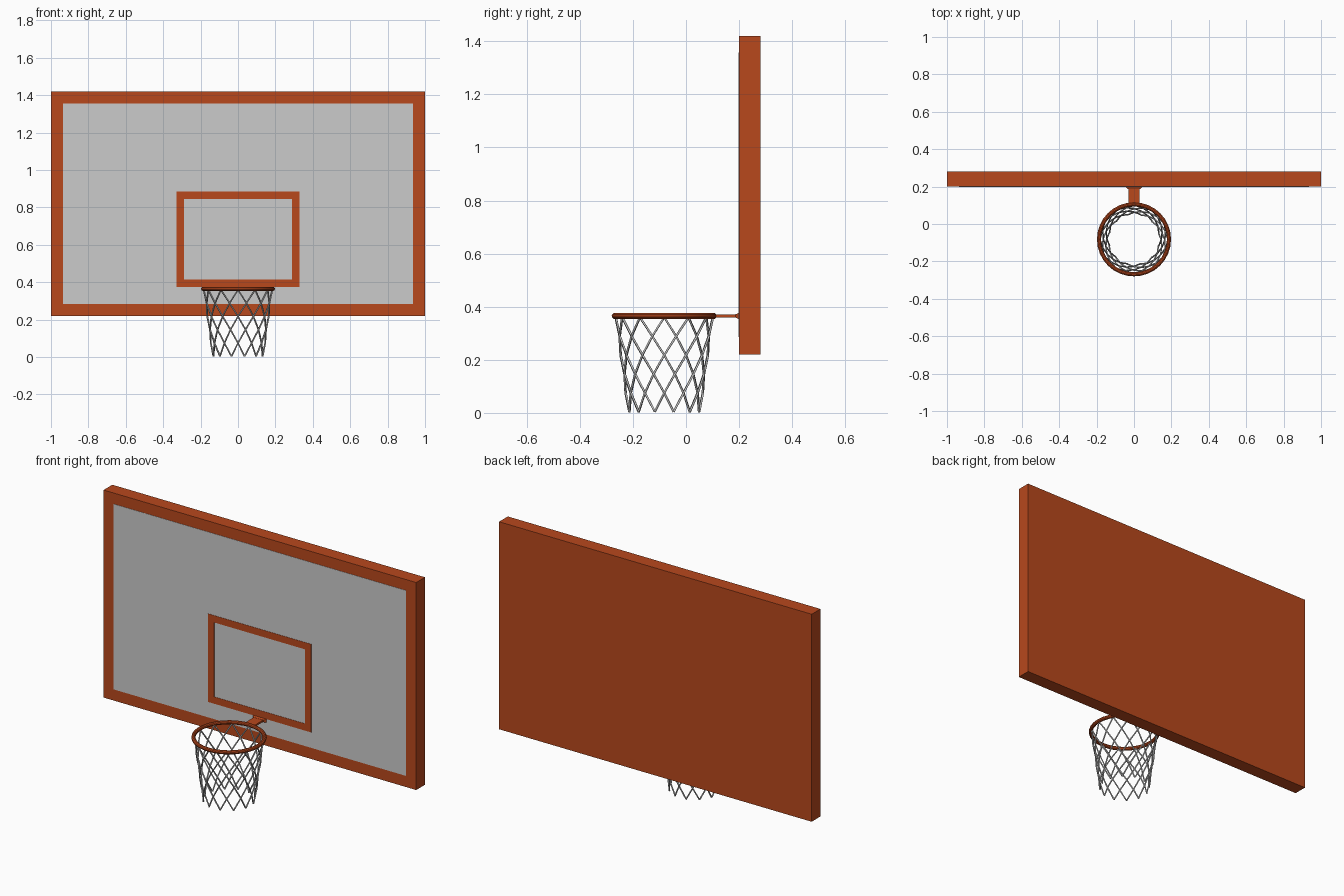
import bpy, bmesh, math
from mathutils import Matrix

if "Cube" in bpy.data.objects:
    bpy.data.objects.remove(bpy.data.objects["Cube"])

orange = bpy.data.materials.new("orange_paint")
orange.diffuse_color = (0.48, 0.065, 0.012, 1)
orange.use_nodes = True
orange.node_tree.nodes["Principled BSDF"].inputs["Base Color"].default_value = orange.diffuse_color
RING_Y, RING_Z = -0.082, 0.365


def box(name, x0, x1, y0, y1, z0, z1, mat=None):
    bm = bmesh.new()
    m = Matrix.Translation(((x0 + x1) / 2, (y0 + y1) / 2, (z0 + z1) / 2))
    m = m @ Matrix.Diagonal((x1 - x0, y1 - y0, z1 - z0, 1))
    bmesh.ops.create_cube(bm, size=1, matrix=m)
    me = bpy.data.meshes.new(name)
    bm.to_mesh(me)
    bm.free()
    ob = bpy.data.objects.new(name, me)
    bpy.context.collection.objects.link(ob)
    if mat:
        me.materials.append(mat)
    return ob


# Backboard with grey playing face
box("backboard", -1, 1, 0.2, 0.28, 0.22, 1.42, orange)
box("board_face", -0.935, 0.935, 0.1985, 0.21, 0.285, 1.357)

# Target rectangle painted on the face
for name, x0, x1, z0, z1 in (
        ("target_left", -0.33, -0.29, 0.375, 0.885),
        ("target_right", 0.29, 0.33, 0.375, 0.885),
        ("target_bottom", -0.29, 0.29, 0.375, 0.415),
        ("target_top", -0.29, 0.29, 0.845, 0.885)):
    box(name, x0, x1, 0.197, 0.205, z0, z1, orange)

# Bracket arm and its flared mounting plate
box("bracket_arm", -0.03, 0.03, 0.1, 0.2, RING_Z - 0.005, RING_Z + 0.005, orange)
plate = box("bracket_plate", -0.046, 0.046, 0.186, 0.2, RING_Z - 0.012, RING_Z + 0.012, orange)
for v in plate.data.vertices:
    if v.co.y < 0.19:
        v.co.x *= 0.7
        v.co.z = RING_Z + (v.co.z - RING_Z) * 0.5

# Ring
bpy.ops.mesh.primitive_torus_add(major_radius=0.187, minor_radius=0.011,
                                 major_segments=32, minor_segments=10,
                                 location=(0, RING_Y, RING_Z))
ring = bpy.context.object
ring.name = "ring"
ring.data.materials.append(orange)
bpy.ops.object.shade_smooth_by_angle()

# Net: crossing strands wound both ways around a tapering cone
COUNT, STEPS, TOP = 12, 5, 0.36
cu = bpy.data.curves.new("net", 'CURVE')
cu.dimensions = '3D'
cu.bevel_depth = 0.004
cu.bevel_resolution = 1
cu.use_fill_caps = True
for k in range(COUNT):
    for way in (-1, 1):
        sp = cu.splines.new('POLY')
        sp.points.add(STEPS)
        for j, p in enumerate(sp.points):
            t = j / STEPS
            a = math.radians(15 + 30 * k + way * 15 * j)
            r = 0.136 + 0.047 * t + way * 0.001
            p.co = (r * math.cos(a), RING_Y + r * math.sin(a), 0.004 + t * (TOP - 0.004), 1)
net = bpy.data.objects.new("net", cu)
bpy.context.collection.objects.link(net)
